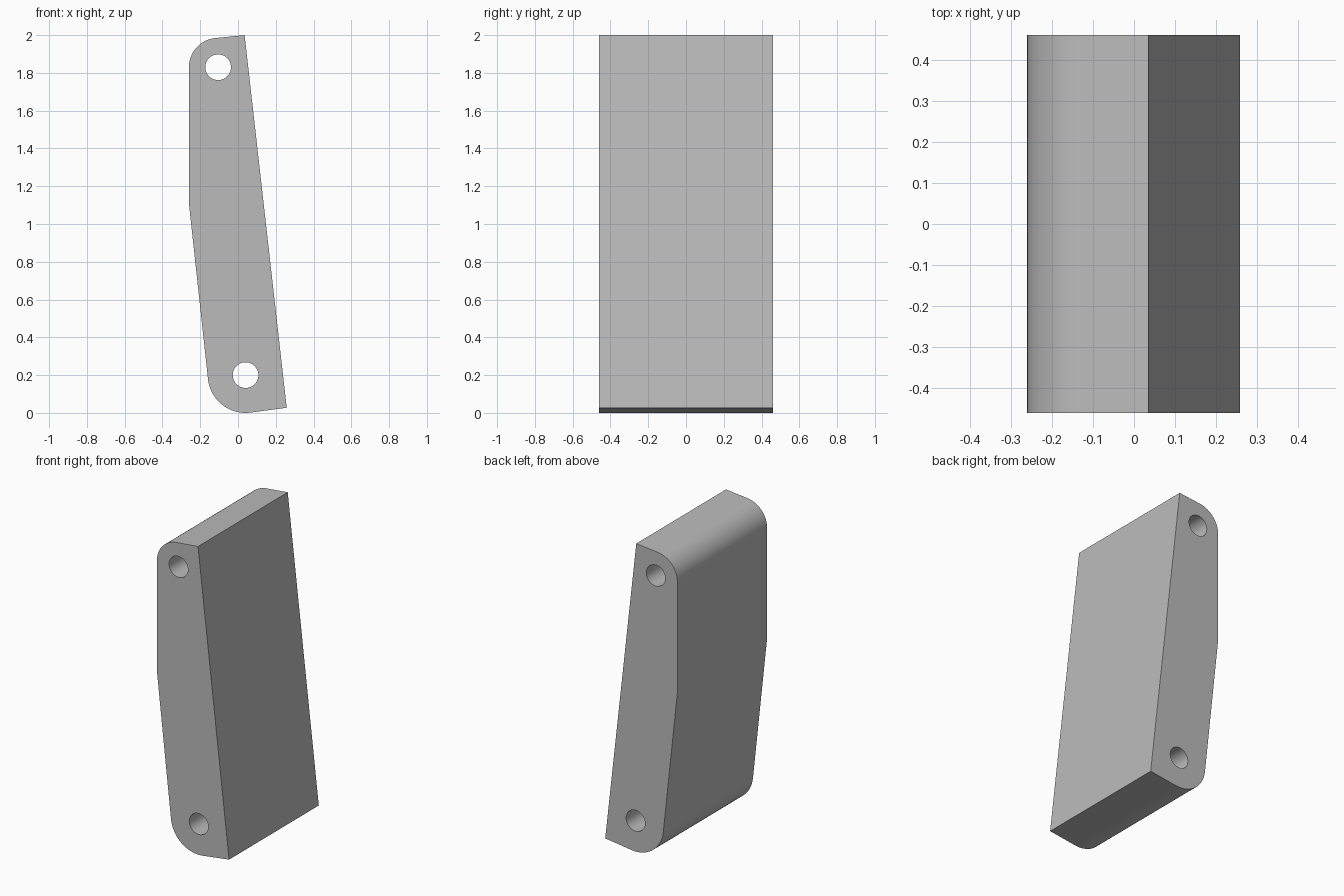
import bpy, bmesh, math

if "Cube" in bpy.data.objects:
    bpy.data.objects.remove(bpy.data.objects["Cube"])

HALF_WIDTH = 0.46
TILT = 6.45          # lean of the sloped faces, degrees
UPPER = (-0.105, 1.83)
LOWER = (0.04, 0.20)


def arc(centre, radius, start, end, steps):
    """Points along an arc, angles in degrees."""
    return [(centre[0] + radius * math.cos(math.radians(start + (end - start) * i / steps)),
             centre[1] + radius * math.sin(math.radians(start + (end - start) * i / steps)))
            for i in range(steps + 1)]


def add_loop(curve, points):
    spline = curve.splines.new('POLY')
    spline.points.add(len(points) - 1)
    for p, (x, z) in zip(spline.points, points):
        p.co = (x, z, 0, 1)
    spline.use_cyclic_u = True


# Side outline: rounded upper and lower corners, bent back edge, straight sloped face
outline = [(0.035, 2.0)]
outline += arc(UPPER, 0.155, 90 + TILT, 180, 16)
outline += [(-0.26, 1.11)]
outline += arc(LOWER, 0.20, 180 + TILT, 270 + TILT, 20)
outline += [(0.258, 0.027)]

# Profile with two through holes, extruded along the width
curve = bpy.data.curves.new('block_profile', 'CURVE')
curve.dimensions = '2D'
curve.fill_mode = 'BOTH'
curve.extrude = HALF_WIDTH
add_loop(curve, outline)
for centre in (UPPER, LOWER):
    add_loop(curve, arc(centre, 0.068, 0, 360, 40)[:-1])
block = bpy.data.objects.new('pivot_block', curve)
bpy.context.collection.objects.link(block)
block.rotation_euler.x = math.pi / 2
bpy.context.view_layer.objects.active = block
block.select_set(True)
bpy.ops.object.convert(target='MESH')
bpy.ops.object.transform_apply(location=False, rotation=True, scale=False)

# Weld the caps to the walls and merge the flat caps
bm = bmesh.new()
bm.from_mesh(block.data)
bmesh.ops.remove_doubles(bm, verts=bm.verts, dist=1e-4)
bmesh.ops.recalc_face_normals(bm, faces=bm.faces)
bm.to_mesh(block.data)
bm.free()

# Plain grey finish
grey = bpy.data.materials.new('grey')
grey.diffuse_color = (0.5, 0.5, 0.5, 1)
grey.use_nodes = True
grey.node_tree.nodes["Principled BSDF"].inputs["Base Color"].default_value = grey.diffuse_color
block.data.materials.clear()
block.data.materials.append(grey)
bpy.ops.object.shade_smooth_by_angle(angle=math.radians(5.5))
